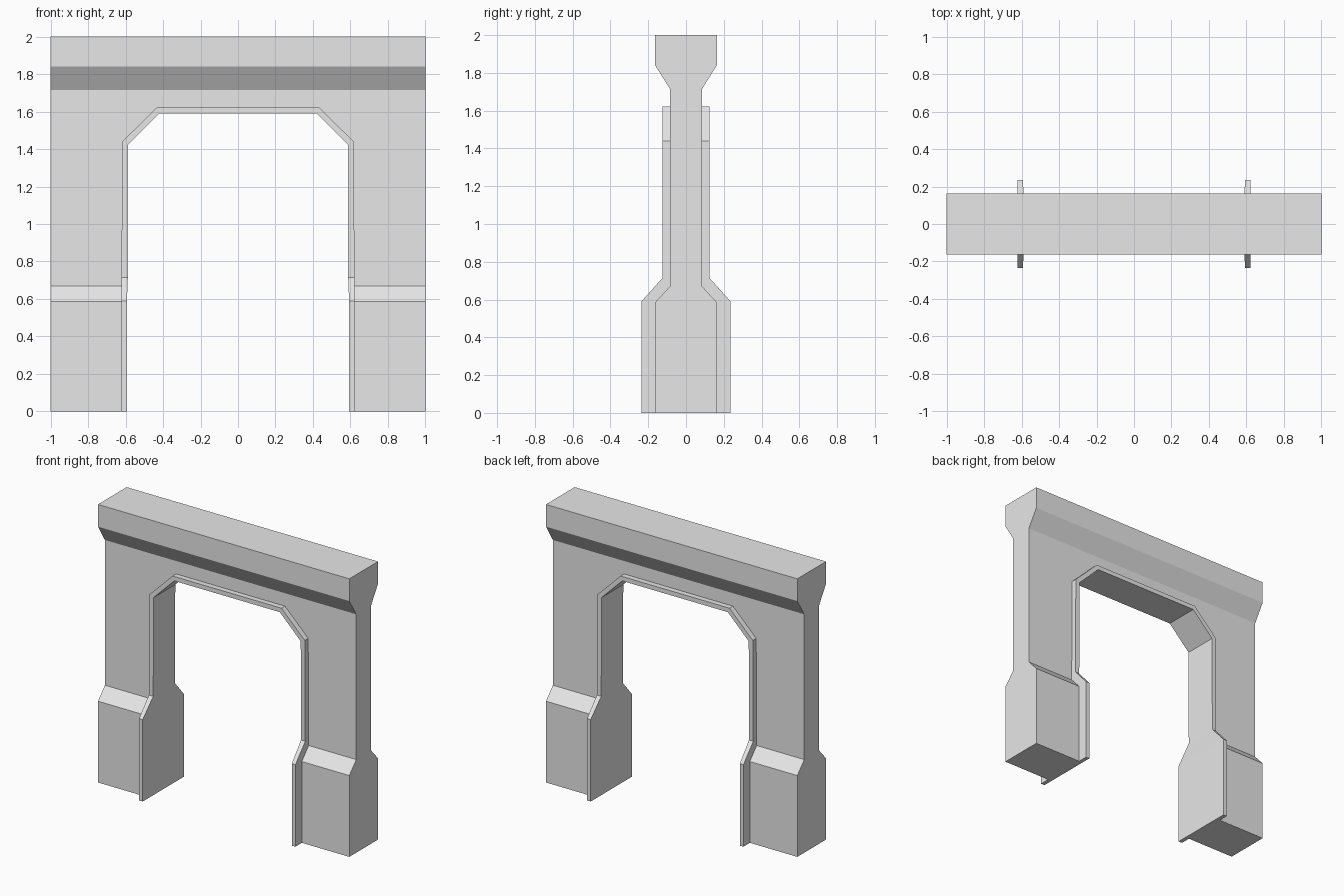
import bpy
import bmesh

cube = bpy.data.objects.get("Cube")
if cube:
    bpy.data.objects.remove(cube, do_unlink=True)

GREY = (0.8, 0.8, 0.8, 1)
stone = bpy.data.materials.new("pale grey stone")
stone.use_nodes = True
stone.diffuse_color = GREY
stone.node_tree.nodes["Principled BSDF"].inputs["Base Color"].default_value = GREY


def loft(name, sections):
    """Join matching closed cross-sections into a capped solid."""
    bm = bmesh.new()
    rings = [[bm.verts.new(p) for p in s] for s in sections]
    for a, b in zip(rings, rings[1:]):
        for i in range(len(a)):
            j = (i + 1) % len(a)
            bm.faces.new((a[i], a[j], b[j], b[i]))
    bm.faces.new(rings[0])
    bm.faces.new(rings[-1])
    bmesh.ops.recalc_face_normals(bm, faces=bm.faces)
    mesh = bpy.data.meshes.new(name)
    bm.to_mesh(mesh)
    bm.free()
    mesh.materials.append(stone)
    obj = bpy.data.objects.new(name, mesh)
    bpy.context.collection.objects.link(obj)
    return obj


def mirrored(points):
    """Complete a half outline with its reflection in the first axis."""
    return points + [(-p[0], *p[1:]) for p in reversed(points)]


# Wall: side profile with wide base, thin shaft and flared top beam
side = mirrored([(0.163, 0), (0.163, 0.585), (0.085, 0.67),
                 (0.085, 1.715), (0.163, 1.84), (0.163, 2)])
wall = loft("archway_wall", [[(x, y, z) for y, z in side] for x in (-1, 1)])

# Opening with chamfered upper corners, cut through the wall
opening = mirrored([(0.605, -0.1), (0.605, 1.43), (0.428, 1.605)])
cutter = loft("opening_cutter", [[(x, y, z) for x, z in opening] for y in (-0.5, 0.5)])
cutter.hide_render = True
cut = wall.modifiers.new("opening", "BOOLEAN")
cut.operation = "DIFFERENCE"
cut.solver = "EXACT"
cut.object = cutter
bpy.context.view_layer.objects.active = wall
bpy.ops.object.modifier_apply(modifier=cut.name)
bpy.data.objects.remove(cutter, do_unlink=True)

# Trim lining the opening: inner x, inner z, outer x, outer z, half depth
path = [(0.593, 0, 0.622, 0, 0.236),
        (0.593, 0.59, 0.622, 0.59, 0.236),
        (0.588, 0.715, 0.622, 0.715, 0.124),
        (0.586, 1.425, 0.618, 1.44, 0.124),
        (0.42, 1.59, 0.433, 1.622, 0.124)]
half = [[(xi, -d, zi), (xo, -d, zo), (xo, d, zo), (xi, d, zi)]
        for xi, zi, xo, zo, d in path]
other = [[(-x, y, z) for x, y, z in s] for s in reversed(half)]
loft("opening_trim", half + other)
